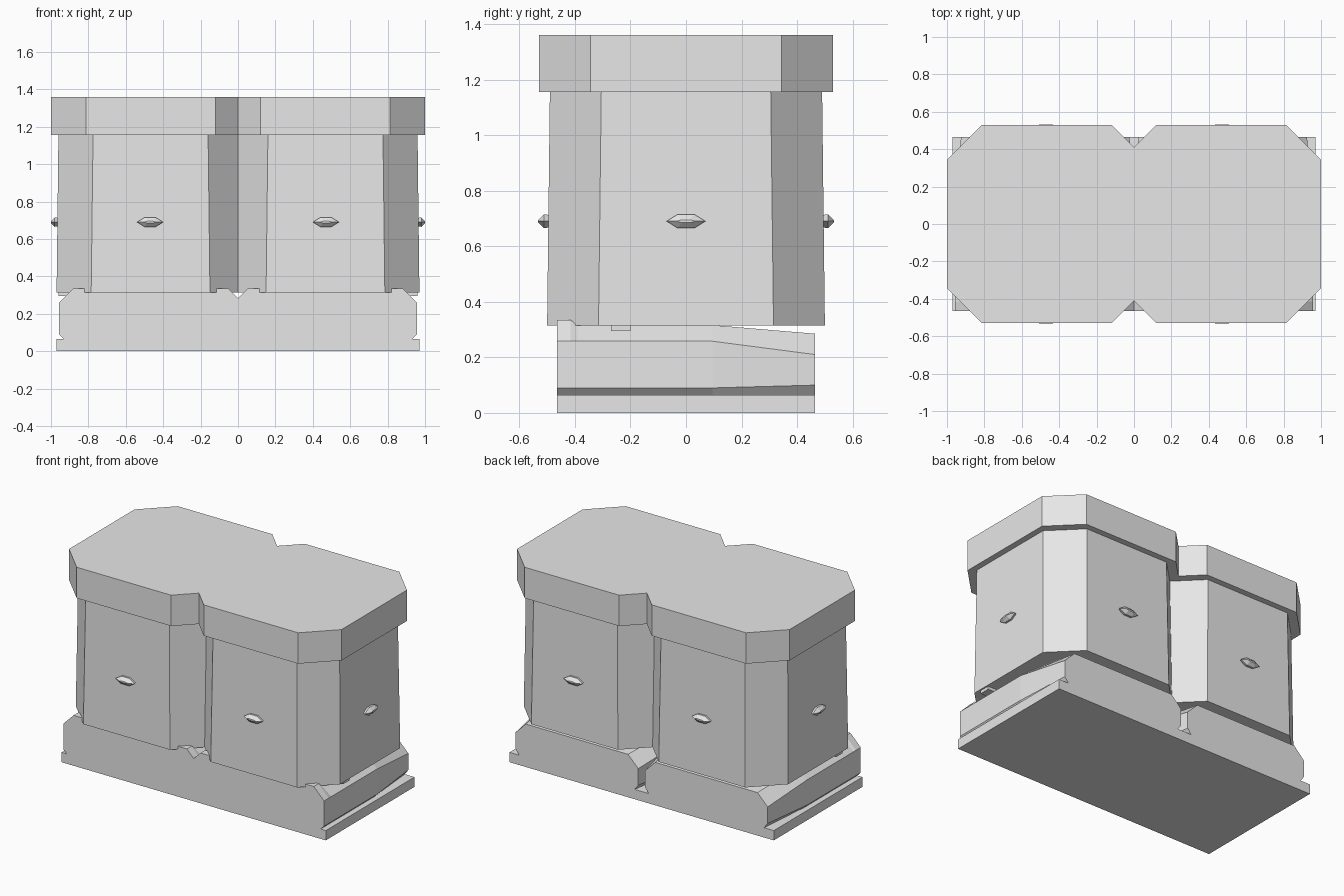
import bpy
import bmesh
from math import pi
from mathutils import Matrix

cube = bpy.data.objects.get("Cube")
if cube:
    bpy.data.objects.remove(cube, do_unlink=True)

grey = bpy.data.materials.new("light grey")
grey.use_nodes = True
grey.diffuse_color = (0.8, 0.8, 0.8, 1)
grey.node_tree.nodes["Principled BSDF"].inputs["Base Color"].default_value = (0.8, 0.8, 0.8, 1)


def loft(name, rings, matrix=Matrix()):
    """Join matching closed rings of points into a capped solid."""
    bm = bmesh.new()
    loops = [[bm.verts.new(p) for p in ring] for ring in rings]
    for a, b in zip(loops, loops[1:]):
        for i in range(len(a)):
            j = (i + 1) % len(a)
            bm.faces.new((a[i], a[j], b[j], b[i]))
    bm.faces.new(loops[0])
    bm.faces.new(loops[-1])
    bmesh.ops.transform(bm, matrix=matrix, verts=bm.verts)
    bmesh.ops.recalc_face_normals(bm, faces=bm.faces)
    mesh = bpy.data.meshes.new(name)
    bm.to_mesh(mesh)
    bm.free()
    mesh.materials.append(grey)
    obj = bpy.data.objects.new(name, mesh)
    bpy.context.collection.objects.link(obj)
    return obj


def box(name, x0, x1, y0, y1, z0, z1):
    return loft(name, [[(x0, y0, z), (x1, y0, z), (x1, y1, z), (x0, y1, z)] for z in (z0, z1)])


def plan(x, y, corner, notch, z):
    """Twin-octagon outline with a V notch in the middle of each long side."""
    q = [(x, y - corner), (x - corner, y), (notch, y), (0, y - notch)]
    left = [(-a, b) for a, b in reversed(q[:3])]
    upper = q + left
    return [(a, b, z) for a, b in upper] + [(-a, -b, z) for a, b in upper]


# Tapered twin body and overhanging lid
loft("body", [plan(0.97, 0.50, 0.185, 0.15, 0.315), plan(0.96, 0.49, 0.185, 0.16, 1.16)])
loft("lid", [plan(1.0, 0.53, 0.187, 0.12, z) for z in (1.155, 1.36)])

# Plinth
box("plinth", -0.97, 0.97, -0.465, 0.465, 0, 0.065)


def cradle_section(y, inner, outer, foot, shoulder, rim, top):
    pts = [(outer - 0.03, 0.06), (outer, foot), (outer, shoulder),
           (outer - 0.075, rim), (0.82, rim), (0.80, top), (0.15, top), (0.12, rim),
           (inner + 0.075, rim), (inner, shoulder), (inner, foot), (inner + 0.03, 0.06)]
    return [(x, y, z) for x, z in pts]


# Chamfered cradle blocks, narrowing and dropping toward the back
sections = [
    cradle_section(-0.465, -0.025, 0.957, 0.09, 0.258, 0.334, 0.315),
    cradle_section(-0.415, -0.025, 0.957, 0.09, 0.258, 0.334, 0.315),
    cradle_section(-0.39, -0.025, 0.957, 0.09, 0.258, 0.316, 0.315),
    cradle_section(0.095, -0.025, 0.957, 0.09, 0.258, 0.316, 0.315),
    cradle_section(0.465, 0.025, 0.925, 0.10, 0.21, 0.285, 0.285),
]
for side, label in ((1, "left"), (-1, "right")):
    mirror = Matrix.Diagonal((side, 1, 1, 1))
    loft("cradle_" + label, sections, mirror)
    # Small tab under the body edge
    x0, x1 = sorted((side * 0.88, side * 0.96))
    box("tab_" + label, x0, x1, -0.27, -0.20, 0.295, 0.317)

# Pointed studs on every wall panel
hexagon = [(0.07, 0), (0.03, 0.025), (-0.03, 0.025), (-0.07, 0), (-0.03, -0.025), (0.03, -0.025)]
stud = [[(x * sx, -d, z * sz) for x, z in hexagon]
        for d, sx, sz in ((-0.025, 0.8, 0.8), (0.012, 1, 1), (0.032, 0.5, 0.2))]
for x, y, turn, label in (
        (-0.47, -0.5, 0, "front_right"), (0.47, -0.5, 0, "front_left"),
        (-0.47, 0.5, pi, "back_right"), (0.47, 0.5, pi, "back_left"),
        (0.968, 0, pi / 2, "left"), (-0.968, 0, -pi / 2, "right")):
    loft("stud_" + label, stud,
         Matrix.Translation((x, y, 0.69)) @ Matrix.Rotation(turn, 4, "Z"))
